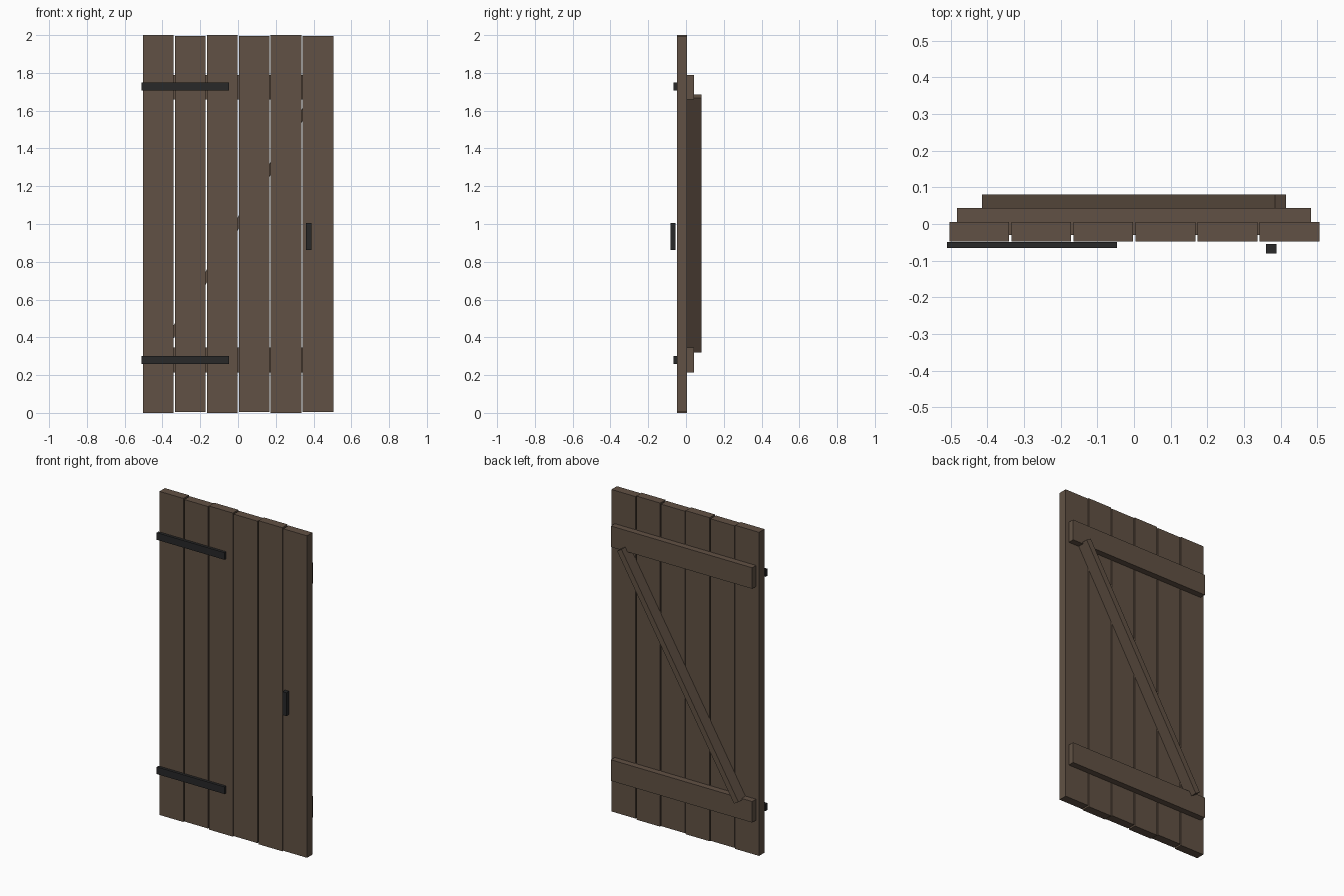
import bpy
import math

cube = bpy.data.objects.get("Cube")
if cube:
    bpy.data.objects.remove(cube, do_unlink=True)


def make_material(name, color):
    mat = bpy.data.materials.new(name)
    mat.use_nodes = True
    mat.diffuse_color = color
    mat.node_tree.nodes["Principled BSDF"].inputs["Base Color"].default_value = color
    return mat


wood = make_material("brown wood", (0.12, 0.083, 0.058, 1))
iron = make_material("black iron", (0.021, 0.021, 0.022, 1))


def box(name, x, y, z, mat):
    """Box from (min, max) ranges on each axis."""
    ranges = (x, y, z)
    bpy.ops.mesh.primitive_cube_add(size=1, location=[(a + b) / 2 for a, b in ranges])
    obj = bpy.context.object
    obj.name = name
    obj.scale = [b - a for a, b in ranges]
    bpy.ops.object.transform_apply(location=False, rotation=False, scale=True)
    obj.data.materials.append(mat)
    return obj


# Vertical planks with narrow gaps and slightly uneven ends
pitch, width = 0.1692, 0.163
for i in range(6):
    cx = (i - 2.5) * pitch + 0.001
    drop = 0.005 * (i % 2)
    box(f"plank_{i + 1}", (cx - width / 2, cx + width / 2), (-0.0475, 0.0055),
        (drop, 2 - drop), wood)

# Horizontal ledges let into the back of the planks, with strap hinges in front
for label, ledge_z, hinge_z in (("lower", 0.28, 0.28), ("upper", 1.725, 1.728)):
    box(f"{label}_ledge", (-0.483, 0.483), (-0.0295, 0.0435),
        (ledge_z - 0.065, ledge_z + 0.065), wood)
    box(f"{label}_strap_hinge", (-0.51, -0.047), (-0.0655, -0.0485),
        (hinge_z - 0.022, hinge_z + 0.022), iron)

# Diagonal brace across the back
rise, run = 0.674, 0.40
half_length = math.hypot(rise, run)
brace = box("diagonal_brace", (-0.0175, 0.0175), (0.006, 0.081),
            (1.003 - half_length, 1.003 + half_length), wood)
brace.rotation_euler.y = math.atan2(run, rise)

# Pull handle
box("handle", (0.36, 0.388), (-0.081, -0.0545), (0.862, 1.006), iron)
